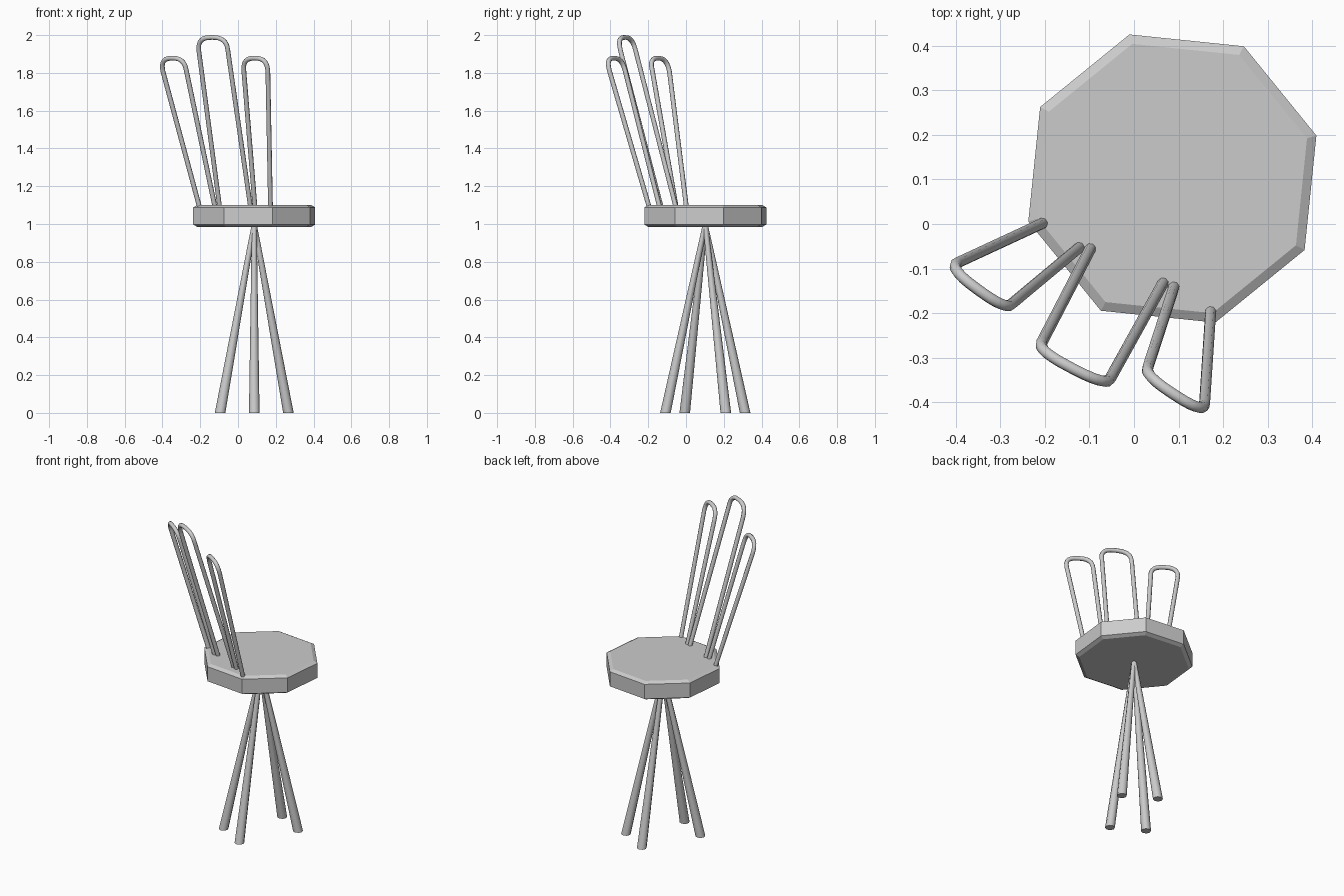
import bpy, bmesh
from math import sin, cos, pi, radians
from mathutils import Vector

cube = bpy.data.objects.get("Cube")
if cube:
    bpy.data.objects.remove(cube)

grey = bpy.data.materials.new("plain_grey")
grey.use_nodes = True
GREY = (0.6, 0.6, 0.6, 1)
grey.diffuse_color = GREY
grey.node_tree.nodes["Principled BSDF"].inputs["Base Color"].default_value = GREY

CENTRE = Vector((0.086, 0.102, 0))


def loft(name, rings, smooth=False):
    """Skin a list of equal-sized point rings and cap both ends."""
    bm = bmesh.new()
    loops = [[bm.verts.new(p) for p in ring] for ring in rings]
    for a, b in zip(loops, loops[1:]):
        for i in range(len(a)):
            j = (i + 1) % len(a)
            bm.faces.new((a[i], a[j], b[j], b[i]))
    bm.faces.new(loops[0])
    bm.faces.new(loops[-1])
    bmesh.ops.recalc_face_normals(bm, faces=bm.faces)
    mesh = bpy.data.meshes.new(name)
    bm.to_mesh(mesh)
    bm.free()
    mesh.materials.append(grey)
    obj = bpy.data.objects.new(name, mesh)
    bpy.context.collection.objects.link(obj)
    if smooth:
        bpy.ops.object.select_all(action="DESELECT")
        obj.select_set(True)
        bpy.context.view_layer.objects.active = obj
        bpy.ops.object.shade_smooth_by_angle(angle=radians(50))


def ring(centre, radius, sides, turn=0):
    angles = [turn + 2 * pi * i / sides for i in range(sides)]
    return [centre + Vector((radius * cos(a), radius * sin(a), 0)) for a in angles]


# Octagonal seat with chamfered rims
seat_profile = [(0.315, 0.985), (0.337, 0.997), (0.337, 1.088), (0.315, 1.10)]
loft("seat", [ring(CENTRE + Vector((0, 0, z)), r, 8, radians(16.6))
              for r, z in seat_profile])

# Tapered legs meeting under the seat
for number, angle in enumerate((31, 90, 211, 270), 1):
    a = radians(angle)
    foot = CENTRE + Vector((cos(a), sin(a), 0)) * 0.211
    top = CENTRE + Vector((0, 0, 1.0))
    loft(f"leg_{number}", [ring(foot, 0.028, 8), ring(top, 0.013, 8)], True)


def hoop(name, foot_a, foot_b, top_a, top_b, shoulder, rise, lean):
    """Bent tube: two leaning posts joined by a squarish arch."""
    fa, fb = Vector((*foot_a, 1.09)), Vector((*foot_b, 1.09))
    ta, tb = Vector((*top_a, shoulder)), Vector((*top_b, shoulder))
    mid, half = (ta + tb) / 2, (ta - tb) / 2
    up = Vector((*lean, rise))
    path = [fa]
    steps = 12
    for i in range(steps + 1):
        t = pi * i / steps
        c, s = cos(t), max(sin(t), 0)
        side = abs(c) ** 0.75 * (1 if c > 0 else -1)
        path.append(mid + half * side + up * s ** 0.75)
    path.append(fb)
    # Sweep a round section, keeping one axis square to the hoop plane
    normal = (ta - tb).cross(ta - fa).normalized()
    rings = []
    for i, p in enumerate(path):
        along = path[min(i + 1, len(path) - 1)] - path[max(i - 1, 0)]
        if 0 < i < len(path) - 1:
            along = (path[i + 1] - p).normalized() + (p - path[i - 1]).normalized()
        u = along.cross(normal).normalized()
        v = along.cross(u).normalized()
        rings.append([p + (u * cos(k * pi / 4) + v * sin(k * pi / 4)) * 0.0128
                      for k in range(8)])
    loft(name, rings, True)


# Backrest hoops
hoop("right_back_hoop", (-0.204, 0.002), (-0.122, -0.052),
     (-0.398, -0.088), (-0.273, -0.178), 1.81, 0.068, (-0.012, -0.016))
hoop("middle_back_hoop", (-0.097, -0.054), (0.066, -0.131),
     (-0.207, -0.266), (-0.053, -0.346), 1.915, 0.073, (-0.008, -0.018))
hoop("left_back_hoop", (0.09, -0.14), (0.172, -0.195),
     (0.031, -0.322), (0.158, -0.405), 1.81, 0.068, (-0.006, -0.018))
